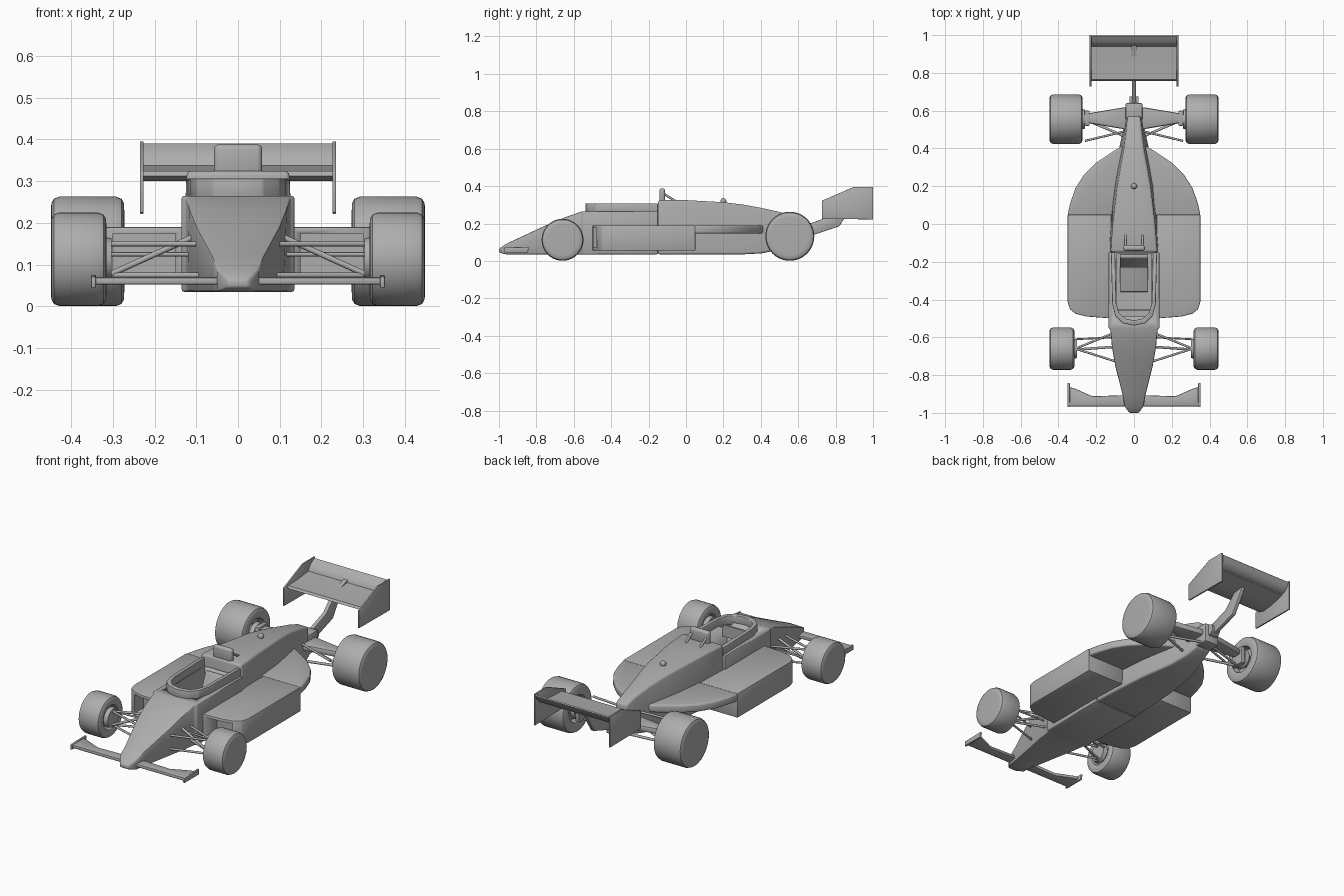
import bpy, bmesh, math
from mathutils import Vector, Matrix

if "Cube" in bpy.data.objects:
    bpy.data.objects.remove(bpy.data.objects["Cube"], do_unlink=True)

grey = bpy.data.materials.new("body grey")
grey.use_nodes = True
tone = (0.42, 0.42, 0.42, 1)
grey.diffuse_color = tone
grey.node_tree.nodes["Principled BSDF"].inputs["Base Color"].default_value = tone


def finish(name, bm, bevel=0, mirror=False, segments=2):
    """Round the hard edges, make the object and mirror it if asked."""
    bmesh.ops.remove_doubles(bm, verts=bm.verts, dist=1e-5)
    bmesh.ops.recalc_face_normals(bm, faces=bm.faces)
    if bevel:
        hard = [e for e in bm.edges if e.calc_face_angle(0) > math.radians(28)]
        bmesh.ops.bevel(bm, geom=hard, offset=bevel, segments=segments,
                        profile=0.5, affect='EDGES', clamp_overlap=True)
    mesh = bpy.data.meshes.new(name)
    bm.to_mesh(mesh)
    bm.free()
    mesh.shade_smooth()
    mesh.set_sharp_from_angle(angle=math.radians(40))
    mesh.materials.append(grey)
    ob = bpy.data.objects.new(name, mesh)
    bpy.context.collection.objects.link(ob)
    if mirror:
        ob.modifiers.new("mirror", 'MIRROR')
    return ob


def skin(rings):
    """Join closed rings of points and cap both ends."""
    bm = bmesh.new()
    loops = [[bm.verts.new(p) for p in ring] for ring in rings]
    for a, b in zip(loops, loops[1:]):
        for i in range(len(a)):
            j = (i + 1) % len(a)
            bm.faces.new((a[i], a[j], b[j], b[i]))
    bm.faces.new(loops[0])
    bm.faces.new(loops[-1])
    return bm


def prism(name, outline, axis, a, b, **kw):
    """Extrude an outline along z (x, y points) or x (y, z points)."""
    place = (lambda u, v, w: (u, v, w)) if axis == 'z' else (lambda u, v, w: (w, u, v))
    return finish(name, skin([[place(u, v, w) for u, v in outline] for w in (a, b)]), **kw)


def box(name, x0, x1, y0, y1, z0, z1, **kw):
    return prism(name, [(x0, y0), (x1, y0), (x1, y1), (x0, y1)], 'z', z0, z1, **kw)


def hull(name, sections, **kw):
    """Loft sections of y, top half width, bottom half width, bottom z, top z."""
    return finish(name, skin([[(-b, y, z0), (b, y, z0), (t, y, z1), (-t, y, z1)]
                              for y, t, b, z0, z1 in sections]), **kw)


def lathe(name, profile, y, z, sides=40, **kw):
    """Turn x, radius points around an axis that runs along x."""
    turns = [math.tau * i / sides for i in range(sides)]
    return finish(name, skin([[(x, y + r * math.cos(a), z + r * math.sin(a)) for a in turns]
                              for x, r in profile]), **kw)


def rod(name, start, end, radius):
    start, end = Vector(start), Vector(end)
    along = end - start
    turn = along.to_track_quat('Z', 'Y').to_matrix().to_4x4()
    bm = bmesh.new()
    bmesh.ops.create_cone(bm, cap_ends=True, segments=10, radius1=radius, radius2=radius,
                          depth=along.length,
                          matrix=Matrix.Translation((start + end) / 2) @ turn)
    return finish(name, bm, mirror=True)


def cut(ob, cutter):
    """Subtract the cutter before any mirroring, then remove it."""
    mod = ob.modifiers.new("cut", 'BOOLEAN')
    mod.operation, mod.solver, mod.object = 'DIFFERENCE', 'EXACT', cutter
    bpy.context.view_layer.objects.active = ob
    bpy.ops.object.modifier_move_to_index(modifier="cut", index=0)
    bpy.ops.object.modifier_apply(modifier="cut")
    bpy.data.objects.remove(cutter, do_unlink=True)


# Nose and cockpit tub
tub = hull("nose_and_tub", [(-1.0, 0.025, 0.025, 0.045, 0.065),
                            (-0.965, 0.05, 0.05, 0.035, 0.09),
                            (-0.9, 0.062, 0.06, 0.035, 0.12),
                            (-0.75, 0.1, 0.088, 0.035, 0.19),
                            (-0.65, 0.117, 0.108, 0.035, 0.232),
                            (-0.56, 0.125, 0.122, 0.035, 0.264),
                            (-0.55, 0.135, 0.135, 0.035, 0.265),
                            (-0.15, 0.135, 0.135, 0.035, 0.265)], bevel=0.006)
cut(tub, box("cockpit_cutter", -0.092, 0.092, -0.49, -0.158, 0.1, 0.5))

# Cockpit surround, seat and dash
half = [(0.122, -0.15), (0.115, -0.42), (0.1, -0.485), (0.06, -0.525), (0, -0.538)]
inner = [(0.1, -0.15), (0.094, -0.42), (0.08, -0.468), (0.05, -0.5), (0, -0.51)]
mirrored = lambda pts: [(-x, y) for x, y in pts[-2::-1]]
rim = half + mirrored(half)
rim_in = inner + mirrored(inner)
prism("cockpit_surround", rim + rim_in[::-1], 'z', 0.255, 0.307, bevel=0.004)
prism("seat", [(-0.36, 0.1), (-0.16, 0.1), (-0.16, 0.25), (-0.18, 0.25), (-0.23, 0.13),
               (-0.36, 0.12)], 'x', -0.075, 0.075, bevel=0.006)
box("dash", -0.092, 0.092, -0.46, -0.45, 0.2, 0.265)

# Engine cover running back to the gearbox
hull("engine_cover", [(-0.15, 0.124, 0.135, 0.035, 0.325),
                      (0.0, 0.112, 0.13, 0.035, 0.325),
                      (0.2, 0.088, 0.115, 0.035, 0.314),
                      (0.3, 0.07, 0.1, 0.035, 0.302),
                      (0.4, 0.052, 0.08, 0.04, 0.284),
                      (0.5, 0.04, 0.058, 0.06, 0.262),
                      (0.57, 0.034, 0.046, 0.085, 0.24)], bevel=0.012, segments=3)
box("gearbox", -0.045, 0.045, 0.55, 0.64, 0.09, 0.2, bevel=0.008)
lathe("gearbox_end", [(-0.025, 0.03), (0.025, 0.03)], 0.645, 0.16)

# Roll hoop behind the driver and the filler knob
box("roll_hoop", -0.058, 0.058, -0.142, -0.112, 0.315, 0.388, bevel=0.012, segments=3)
rod("roll_hoop_brace", (0.045, -0.12, 0.36), (0.045, -0.06, 0.322), 0.006)
knob = bmesh.new()
bmesh.ops.create_uvsphere(knob, u_segments=16, v_segments=8, radius=0.016,
                          matrix=Matrix.Translation((0, 0.2, 0.32)))
finish("filler_knob", knob)

# Side pods with a front inlet, and the tapered shelves behind them
pod = prism("side_pod", [(0.12, -0.5), (0.25, -0.49), (0.31, -0.475), (0.34, -0.45),
                         (0.352, -0.41), (0.352, 0.05), (0.12, 0.05)],
            'z', 0.055, 0.19, bevel=0.005, mirror=True)
cut(pod, box("inlet_cutter", 0.15, 0.3, -0.6, -0.4, 0.072, 0.175))
prism("pod_shelf", [(0.1, 0.045), (0.352, 0.045), (0.338, 0.11), (0.31, 0.19),
                    (0.265, 0.26), (0.2, 0.325), (0.11, 0.385), (0.05, 0.42)],
      'z', 0.146, 0.19, bevel=0.01, mirror=True, segments=3)

# Wheels: flat outer face, rounded shoulders, recessed inner face
for name, x0, x1, r, y, rim_r in (("front_wheel", 0.315, 0.448, 0.112, -0.66, 0.066),
                                  ("rear_wheel", 0.272, 0.448, 0.131, 0.555, 0.075)):
    lathe(name, [(x0 + 0.035, 0.012), (x0 + 0.035, rim_r - 0.008), (x0 + 0.004, rim_r),
                 (x0, rim_r + 0.01), (x0 + 0.001, r - 0.016), (x0 + 0.007, r - 0.005),
                 (x0 + 0.02, r), (x1 - 0.02, r), (x1 - 0.007, r - 0.005),
                 (x1 - 0.001, r - 0.016), (x1, r - 0.03), (x1, 0.012)], y, r + 0.001, mirror=True)
    lathe(name + "_hub", [(x0 - 0.012, 0.03), (x0 - 0.012, 0.05), (x0 + 0.01, 0.055),
                          (x0 + 0.04, 0.03)], y, r + 0.001, sides=24, mirror=True)

# Front suspension
for z in (0.075, 0.15):
    for y in (-0.57, -0.73):
        rod("front_wishbone", (0.09, y, z), (0.31, -0.66, z), 0.006)
rod("front_push_rod", (0.1, -0.65, 0.17), (0.31, -0.665, 0.075), 0.007)
rod("steering_arm", (0.1, -0.6, 0.125), (0.31, -0.61, 0.125), 0.005)

# Rear suspension
prism("rear_axle_fairing", [(0.03, 0.495), (0.07, 0.505), (0.25, 0.535), (0.25, 0.585),
                            (0.07, 0.615), (0.03, 0.62)],
      'z', 0.135, 0.17, bevel=0.01, mirror=True)
box("rear_upright", 0.235, 0.262, 0.52, 0.6, 0.08, 0.18, bevel=0.006, mirror=True)
for y in (0.46, 0.6):
    rod("rear_wishbone", (0.04, y, 0.1), (0.25, 0.55, 0.085), 0.007)
rod("rear_radius_rod", (0.05, 0.49, 0.18), (0.26, 0.44, 0.16), 0.006)

# Front wing with small end plates
prism("front_wing", [(0.0, -0.965), (0.345, -0.965), (0.345, -0.865), (0.32, -0.868),
                     (0.22, -0.912), (0.0, -0.905)], 'z', 0.052, 0.07, bevel=0.005, mirror=True)
prism("front_end_plate", [(-0.97, 0.045), (-0.845, 0.045), (-0.84, 0.075), (-0.97, 0.072)],
      'x', 0.34, 0.352, bevel=0.003, mirror=True)

# Rear wing: main plane, upswept flap, end plates, pylon
prism("rear_main_plane", [(0.757, 0.312), (0.765, 0.324), (0.85, 0.328), (0.945, 0.338),
                          (0.945, 0.33), (0.86, 0.308), (0.79, 0.3)], 'x', -0.23, 0.23)
prism("rear_flap", [(0.94, 0.336), (0.945, 0.352), (0.965, 0.374), (0.993, 0.39),
                    (0.998, 0.385), (0.985, 0.36), (0.965, 0.34)], 'x', -0.23, 0.23)
prism("rear_end_plate", [(0.727, 0.225), (1.0, 0.222), (1.0, 0.395), (0.895, 0.395),
                         (0.727, 0.322)], 'x', 0.226, 0.235, bevel=0.002, mirror=True)
prism("rear_pylon", [(0.62, 0.13), (0.69, 0.142), (0.82, 0.185), (0.845, 0.225),
                     (0.9, 0.315), (0.84, 0.315), (0.76, 0.235), (0.62, 0.185)],
      'x', -0.011, 0.011, bevel=0.004)
prism("wing_mount", [(0.85, 0.32), (0.95, 0.33), (0.95, 0.352)], 'x', -0.012, 0.012)
